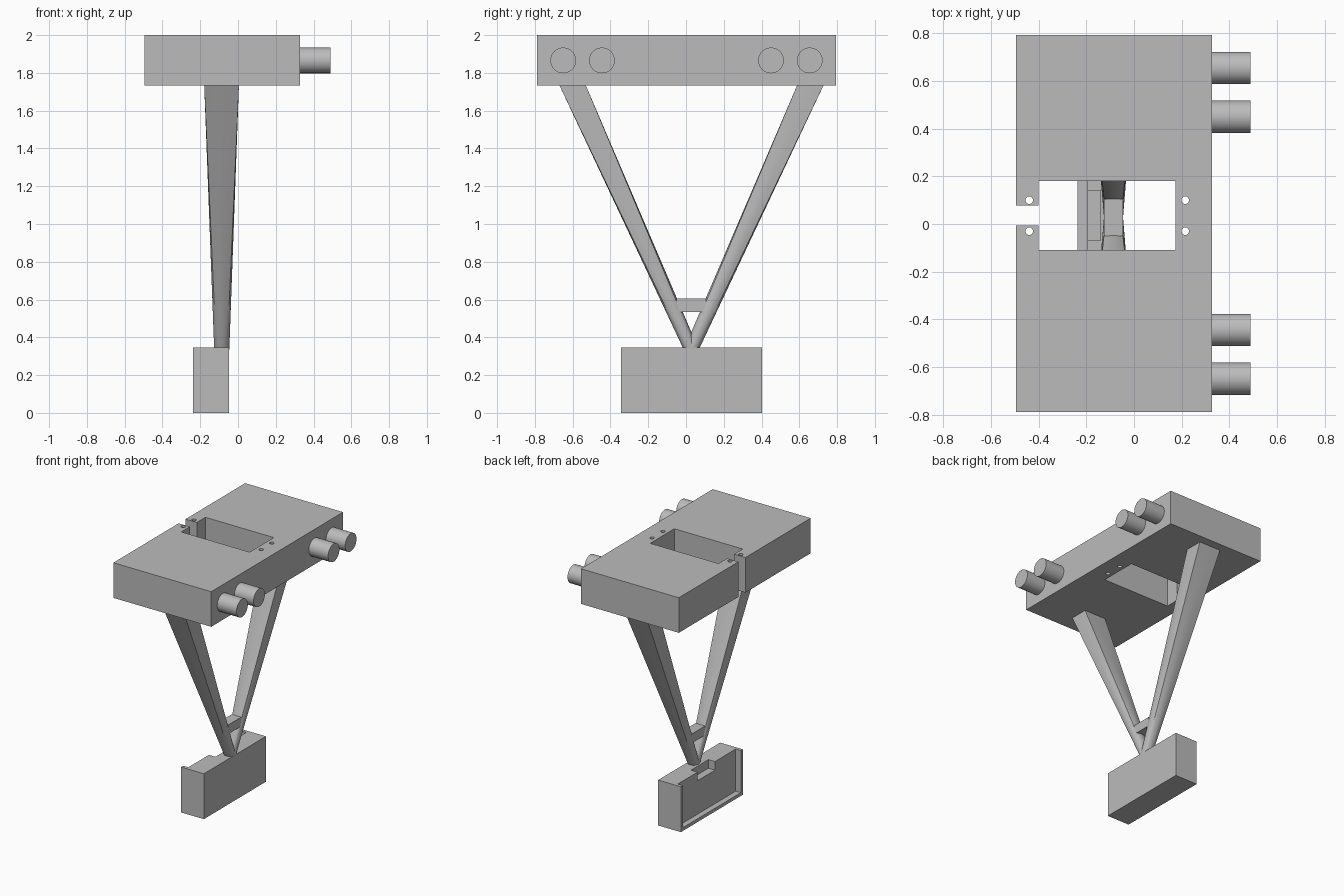
import bpy, bmesh
from math import cos, sin, pi, radians
from mathutils import Matrix, Vector

cube = bpy.data.objects.get("Cube")
if cube:
    bpy.data.objects.remove(cube, do_unlink=True)

grey = bpy.data.materials.new("plain_grey")
grey.use_nodes = True
colour = (0.5, 0.5, 0.5, 1)
grey.diffuse_color = colour
grey.node_tree.nodes["Principled BSDF"].inputs["Base Color"].default_value = colour


def finish(name, bm):
    """Turn a bmesh into a named grey object."""
    bmesh.ops.recalc_face_normals(bm, faces=bm.faces[:])
    mesh = bpy.data.meshes.new(name)
    bm.to_mesh(mesh)
    bm.free()
    mesh.materials.append(grey)
    obj = bpy.data.objects.new(name, mesh)
    bpy.context.collection.objects.link(obj)
    return obj


def prism(name, outline, z0, z1):
    """Extrude a flat outline upwards."""
    bm = bmesh.new()
    face = bm.faces.new([bm.verts.new((x, y, z0)) for x, y in outline])
    up = bmesh.ops.extrude_face_region(bm, geom=[face])
    verts = [v for v in up["geom"] if isinstance(v, bmesh.types.BMVert)]
    bmesh.ops.translate(bm, verts=verts, vec=(0, 0, z1 - z0))
    return finish(name, bm)


def box(name, x, y, z):
    corners = [(x[0], y[0]), (x[1], y[0]), (x[1], y[1]), (x[0], y[1])]
    return prism(name, corners, *z)


def cylinder(name, centre, radius, depth, axis="Z", sides=48):
    bm = bmesh.new()
    turn = Matrix.Rotation(pi / 2, 4, "Y") if axis == "X" else Matrix()
    bmesh.ops.create_cone(bm, cap_ends=True, segments=sides, radius1=radius,
                          radius2=radius, depth=depth,
                          matrix=Matrix.Translation(centre) @ turn)
    return finish(name, bm)


def cut(target, cutter):
    """Subtract the cutter and remove it."""
    mod = target.modifiers.new("cut", "BOOLEAN")
    mod.operation, mod.solver, mod.object = "DIFFERENCE", "EXACT", cutter
    bpy.context.view_layer.objects.active = target
    bpy.ops.object.modifier_apply(modifier=mod.name)
    bpy.data.objects.remove(cutter, do_unlink=True)


def smooth(obj):
    bpy.ops.object.select_all(action="DESELECT")
    obj.select_set(True)
    bpy.context.view_layer.objects.active = obj
    bpy.ops.object.shade_smooth_by_angle(angle=radians(25))


# Upper block: slab with a window that opens through a slot on one side
BOTTOM, TOP = 1.733, 2.0
upper = prism("upper_block", [
    (-0.495, -0.79), (0.328, -0.79), (0.328, 0.793), (-0.495, 0.793),
    (-0.495, 0.077), (-0.4, 0.077), (-0.4, 0.18), (0.175, 0.18),
    (0.175, -0.11), (-0.4, -0.11), (-0.4, -0.007), (-0.495, -0.007)], BOTTOM, TOP)

# Four screw holes beside the window
for x in (-0.44, 0.215):
    for y in (-0.03, 0.1):
        cut(upper, cylinder("screw_hole_cutter", (x, y, 1.87), 0.016, 0.5, sides=24))
smooth(upper)

# Four side pegs
for i, y in enumerate((-0.65, -0.445, 0.45, 0.655)):
    smooth(cylinder(f"side_peg_{i + 1}", (0.4, y, 1.866), 0.068, 0.18, "X"))


# Legs: lofted from a round foot to a rectangular head
def leg(name, head_y, sides=32, steps=10):
    bm = bmesh.new()
    foot = Vector((-0.086, 0.028, 0.335))
    head = Vector((-0.087, head_y, BOTTOM + 0.005))
    rings = []
    for s in range(steps + 1):
        t = s / steps
        ring = []
        for k in range(sides):
            c, d = cos(2 * pi * k / sides), sin(2 * pi * k / sides)
            m = max(abs(c), abs(d))
            low = foot + Vector((0.04 * c, 0.04 * d, 0))
            high = head + Vector((0.092 * c / m, 0.07 * d / m, 0))
            ring.append(bm.verts.new(low.lerp(high, t)))
        rings.append(ring)
    for a, b in zip(rings, rings[1:]):
        for k in range(sides):
            n = (k + 1) % sides
            bm.faces.new((a[k], a[n], b[n], b[k]))
    bm.faces.new(rings[0])
    bm.faces.new(rings[-1])
    smooth(finish(name, bm))


leg("front_leg", -0.602)
leg("back_leg", 0.66)

# Crossbar between the legs
box("leg_crossbar", (-0.126, -0.046), (-0.05, 0.105), (0.535, 0.605))

# Lower block: shallow recess open at the top, and a notch in the top edge
lower = box("lower_block", (-0.238, -0.047), (-0.343, 0.402), (0, 0.345))
cut(lower, box("recess_cutter", (-0.3, -0.195), (-0.318, 0.377), (0.025, 0.4)))
cut(lower, box("notch_cutter", (-0.25, -0.14), (-0.07, 0.14), (0.28, 0.4)))
